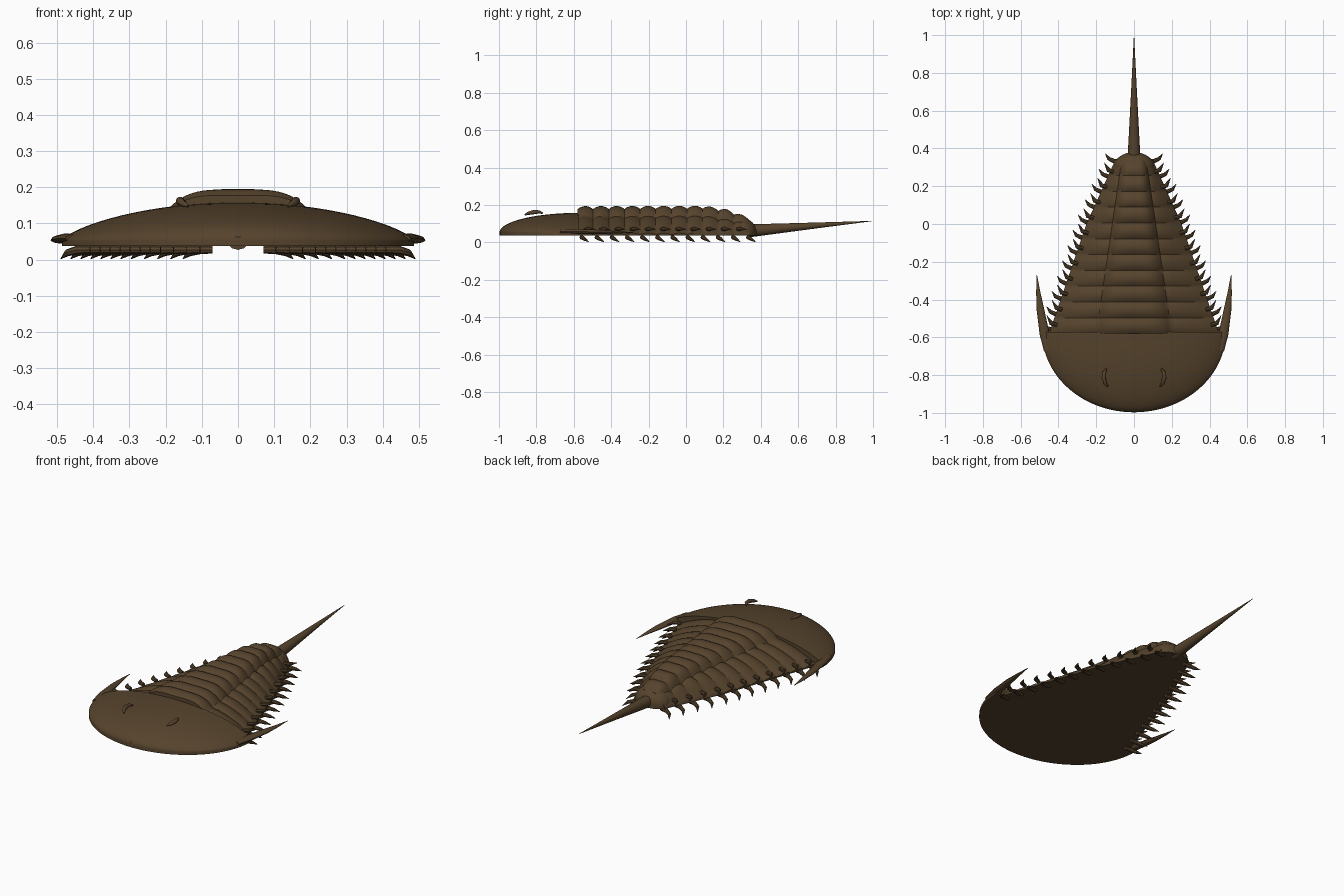
import bpy
import bmesh
import math
from mathutils import Vector

cube = bpy.data.objects.get("Cube")
if cube:
    bpy.data.objects.remove(cube, do_unlink=True)

COLOUR = (0.092, 0.056, 0.0255, 1)
brown = bpy.data.materials.new("shell brown")
brown.use_nodes = True
brown.diffuse_color = COLOUR
bsdf = brown.node_tree.nodes["Principled BSDF"]
bsdf.inputs["Base Color"].default_value = COLOUR
bsdf.inputs["Roughness"].default_value = 0.7

BASE = 0.037


def add_mesh(name, verts, faces):
    mesh = bpy.data.meshes.new(name)
    mesh.from_pydata(verts, [], faces)
    bm = bmesh.new()
    bm.from_mesh(mesh)
    bmesh.ops.remove_doubles(bm, verts=bm.verts, dist=1e-5)
    bmesh.ops.recalc_face_normals(bm, faces=bm.faces)
    bm.to_mesh(mesh)
    bm.free()
    mesh.materials.append(brown)
    obj = bpy.data.objects.new(name, mesh)
    bpy.context.collection.objects.link(obj)
    mesh.shade_smooth()
    mesh.set_sharp_from_angle(angle=math.radians(40))


def add_solid(name, rows, cap_loops):
    """Skin equally long rows of points, then close it with flat caps."""
    n = len(rows[0])
    faces = [(r * n + c, r * n + c + 1, (r + 1) * n + c + 1, (r + 1) * n + c)
             for r in range(len(rows) - 1) for c in range(n - 1)]
    faces += [[r * n + c for r, c in loop] for loop in cap_loops]
    add_mesh(name, [p for row in rows for p in row], faces)


def add_tube(name, points, radii, sides=8, flat=1.0):
    """Tapered tube through the points; flat squashes it in height."""
    pts = [Vector(p) for p in points]
    verts, faces = [], []
    for i, p in enumerate(pts):
        d = pts[min(i + 1, len(pts) - 1)] - pts[max(i - 1, 0)]
        side = d.cross(Vector((0, 0, 1))).normalized()
        up = side.cross(d).normalized()
        for k in range(sides):
            a = math.tau * k / sides
            verts.append(p + radii[i] * (math.cos(a) * side + flat * math.sin(a) * up))
    for i in range(len(pts) - 1):
        for k in range(sides):
            m = (k + 1) % sides
            faces.append((i * sides + k, i * sides + m,
                          (i + 1) * sides + m, (i + 1) * sides + k))
    faces.append(tuple(range(sides)))
    faces.append(tuple(range((len(pts) - 1) * sides, len(pts) * sides)))
    add_mesh(name, verts, faces)


def add_pair(name, points, radii, sides=8, flat=1.0):
    for label, s in (("left", 1), ("right", -1)):
        add_tube(f"{label}_{name}", [(s * x, y, z) for x, y, z in points],
                 radii, sides, flat)


def lerp_table(table, y):
    for (y0, v0), (y1, v1) in zip(table, table[1:]):
        if y <= y1:
            break
    return v0 + (v1 - v0) * (y - y0) / (y1 - y0)


def half_dome(name, cy, a, b, height, front, rim, side_slope):
    """Half ellipse dome bulging to -y or +y; side_slope flattens its flanks."""
    rows = []
    for i in range(1, 25):
        ang = math.pi / 2 * i / 24
        rho = math.sin(ang)
        row = []
        for k in range(49):
            t = math.pi * k / 48
            power = 1 + side_slope * math.cos(t) ** 2
            row.append((a * rho * math.cos(t), cy + front * b * rho * math.sin(t),
                        BASE + rim + (height - rim) * max(math.cos(ang), 0) ** power))
        rows.append(row)
    rows.insert(0, [(0, cy, BASE + height)] * 49)
    rows.append([(x, y, BASE) for x, y, z in rows[-1]])
    last = len(rows) - 1
    underside = [(last, k) for k in range(49)]
    back = [(r, 0) for r in range(last, 0, -1)] + [(r, 48) for r in range(last + 1)]
    add_solid(name, rows, [underside, back])


# Head shield
half_dome("head_shield", -0.572, 0.487, 0.425, 0.121, -1, 0.016, 0.45)

# Crescent eyes and the small front crease
eye = [(0.138, -0.86, 0.148), (0.152, -0.845, 0.155), (0.160, -0.815, 0.162),
       (0.157, -0.785, 0.163), (0.145, -0.767, 0.156)]
add_pair("eye", eye, [0.004, 0.009, 0.012, 0.009, 0.004], 10)
add_tube("front_crease", [(-0.05, -0.985, 0.066), (0, -0.991, 0.063), (0.05, -0.985, 0.066)],
         [0.001, 0.005, 0.001])

# Cheek spines sweeping back from the head corners
add_pair("cheek_spine", [(0.455, -0.67, 0.058), (0.474, -0.58, 0.058),
                         (0.496, -0.45, 0.056), (0.507, -0.36, 0.054),
                         (0.514, -0.27, 0.053)],
         [0.022, 0.026, 0.020, 0.011, 0.001], 10, 0.55)

# Body shape along its length
EDGE = [(-0.58, 0.45), (0, 0.252), (0.32, 0.108), (0.4, 0.09)]
LOBE = [(-0.58, 0.2), (0.32, 0.068), (0.4, 0.05)]
CREST = [(-0.58, 0.194), (0.1, 0.196), (0.22, 0.177), (0.32, 0.140), (0.4, 0.11)]
FLANK = [(-0.58, 0.138), (0.1, 0.142), (0.32, 0.105), (0.4, 0.09)]
SEGMENTS = 11
STEP = 0.92 / SEGMENTS


def arch(y, swell):
    """Cross-section of the body: raised middle lobe and sloping flanks."""
    w, lobe = lerp_table(EDGE, y), lerp_table(LOBE, y)
    crest, flank = lerp_table(CREST, y), lerp_table(FLANK, y)
    row = []
    for k in range(-24, 25):
        u = abs(k) / 24
        if u <= 0.5:
            x = lobe * u * 2
            z = flank + (crest - flank) * (1 - (u * 2) ** 4)
        else:
            t = (u - 0.5) * 2
            x = lobe + (w - lobe) * t
            z = 0.05 + (flank - 0.05) * (1 - t ** 1.5)
        row.append((math.copysign(x, k), y, z - 0.017 * (1 - swell) * (1 - 0.5 * u)))
    return [(-w, y, BASE)] + row + [(w, y, BASE)]


# Ribbed body: one swelling per segment with a sharp groove between
rows = [arch(-0.58 + STEP * j / 8, abs(math.sin(math.pi * j / 8)) ** 0.8)
        for j in range(SEGMENTS * 8 + 1)]
last_row, last_col = len(rows) - 1, len(rows[0]) - 1
add_solid("body", rows, [
    [(r, 0) for r in range(last_row + 1)] + [(r, last_col) for r in range(last_row, -1, -1)],
    [(0, c) for c in range(last_col + 1)],
    [(last_row, c) for c in range(last_col + 1)]])

# Legs under the rim and short spines along it
for i in range(SEGMENTS + 1):
    y = -0.56 + i * 0.081
    w = lerp_table(EDGE, y)
    add_pair(f"leg_{i + 1}", [(w - 0.035, y, 0.027), (w, y + 0.002, 0.027),
                              (w + 0.028, y + 0.015, 0.019), (w + 0.047, y + 0.042, 0.002)],
             [0.010, 0.012, 0.010, 0.001], 8)
    if i < SEGMENTS:
        add_pair(f"side_spine_{i + 1}", [(w - 0.035, y + 0.025, 0.070),
                                         (w - 0.005, y + 0.035, 0.073),
                                         (w + 0.018, y + 0.075, 0.070)],
                 [0.010, 0.012, 0.001], 8)

# Rounded tail plate and long tail spike
half_dome("tail_plate", 0.30, 0.108, 0.08, 0.092, 1, 0.012, 0)
add_tube("tail_spike", [(0, 0.335, 0.062), (0, 0.5, 0.075), (0, 0.75, 0.095), (0, 0.992, 0.114)],
         [0.035, 0.026, 0.013, 0.001], 12)
